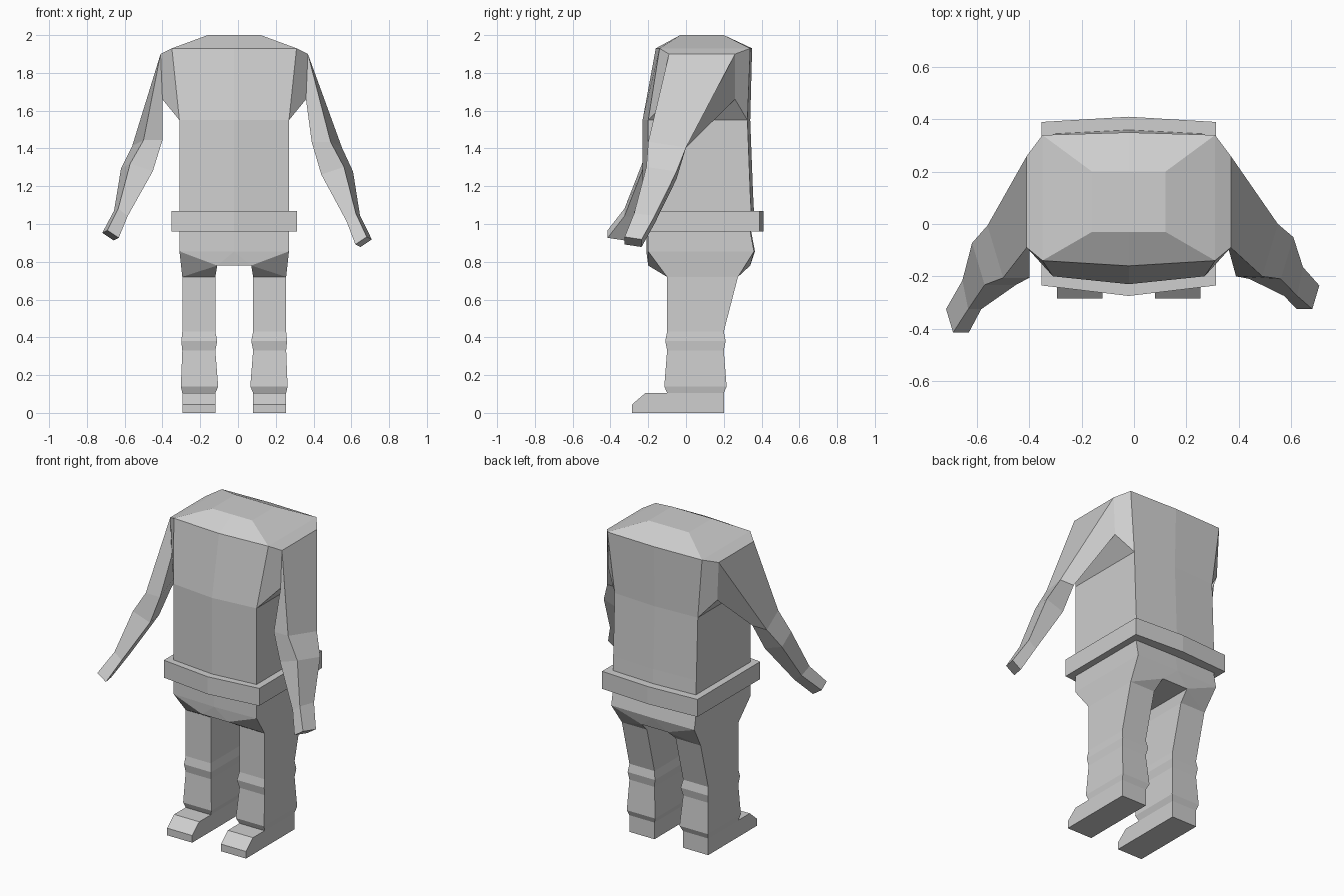
import bpy
import bmesh
from mathutils import Vector

cube = bpy.data.objects.get("Cube")
if cube:
    bpy.data.objects.remove(cube, do_unlink=True)

# Shared levels and sizes; the body is modelled around its own mirror plane
BODY_CENTRE = Vector((-0.02, 0, 0))
HIP_WIDTH = 0.29
CROTCH_LEVEL = 0.78
HIP_LEVEL = 0.855
WAIST_LEVEL = 0.96
BELT_TOP = 1.07
ARMPIT_LEVEL = 1.55
LEG_TOP = 0.72
ANKLE = 0.105
FRONT = -0.2
BACK = 0.34

grey = bpy.data.materials.new("plain grey")
grey.use_nodes = True
shade = (0.62, 0.62, 0.62, 1)
grey.diffuse_color = shade
grey.node_tree.nodes["Principled BSDF"].inputs["Base Color"].default_value = shade


def finish(name, bm):
    """Turn the bmesh into a flat-shaded grey object."""
    bmesh.ops.recalc_face_normals(bm, faces=bm.faces)
    mesh = bpy.data.meshes.new(name)
    bm.to_mesh(mesh)
    bm.free()
    mesh.materials.append(grey)
    part = bpy.data.objects.new(name, mesh)
    part.location = BODY_CENTRE
    bpy.context.collection.objects.link(part)


def loft(name, rings):
    """Skin a stack of equal rings and cap both ends."""
    bm = bmesh.new()
    loops = [[bm.verts.new(point) for point in ring] for ring in rings]
    for lower, upper in zip(loops, loops[1:]):
        for i in range(len(lower)):
            bm.faces.new((lower[i - 1], lower[i], upper[i], upper[i - 1]))
    bm.faces.new(loops[0])
    bm.faces.new(loops[-1])
    finish(name, bm)


def hull(name, points):
    """Wrap the points in a closed convex block."""
    bm = bmesh.new()
    for point in points:
        bm.verts.new(point)
    bmesh.ops.convex_hull(bm, input=bm.verts)
    finish(name, bm)


def body_ring(level, width=HIP_WIDTH, front=FRONT, back=BACK, ridge=0.03):
    """Six-sided section with a shallow ridge along the front and back."""
    return [(-width, front, level), (0, front - ridge, level),
            (width, front, level), (width, back, level),
            (0, back + ridge / 2, level), (-width, back, level)]


def box_ring(level, inner, outer, front, back):
    """Rectangular section."""
    return [(inner, front, level), (outer, front, level),
            (outer, back, level), (inner, back, level)]


def leg_ring(level, flare=0, back=0.2):
    """Section of the left leg, swollen by the flare."""
    return box_ring(level, 0.1 - flare, 0.275 + flare / 2,
                    -0.1 - flare, back + flare)


def arm_ring(centre, across_x, across_z, depth, twist):
    """Skewed section: front outer, back outer, back inner, front inner."""
    across = Vector((across_x, 0, across_z))
    deep = Vector((twist * depth, depth, -twist * depth / 2))
    middle = Vector(centre)
    return [middle + across - deep, middle + across + deep,
            middle - across + deep, middle - across - deep]


def on_side(rings, sign):
    """Mirror left-hand rings when the sign is negative."""
    return [[(sign * x, y, z) for x, y, z in ring] for ring in rings]


# Torso with sloped shoulders
armpit = body_ring(ARMPIT_LEVEL, back=0.325)
shoulder = body_ring(1.93, width=0.33, front=-0.14, ridge=0.02)
crown = body_ring(2, width=0.14, front=-0.03, back=FRONT * -1, ridge=0)
loft("torso", [body_ring(WAIST_LEVEL, back=0.35),
               body_ring(1.16), armpit, shoulder, crown])

# Belt
loft("belt", [body_ring(level, width=0.333, front=-0.235, back=0.39, ridge=0.04)
              for level in (WAIST_LEVEL, BELT_TOP)])

# Pelvis block between waist and crotch
crotch = box_ring(CROTCH_LEVEL, -0.09, 0.09, FRONT, BACK)
hull("pelvis", body_ring(WAIST_LEVEL, ridge=0.01)
     + body_ring(HIP_LEVEL, back=0.36, ridge=0.01) + crotch)

# Left leg from hip to ankle, with a knee ridge and a trouser cuff
leg = [leg_ring(LEG_TOP, back=0.275), leg_ring(0.43),
       leg_ring(0.38, flare=0.01), leg_ring(0.33),
       leg_ring(0.14, flare=0.015), leg_ring(ANKLE)]

# Left foot, a wedge-toed side profile swept across the leg width
sole = [(-0.285, 0), (-0.285, 0.045), (-0.215, ANKLE), (0.2, ANKLE), (0.2, 0)]
foot = [[(x, y, z) for y, z in sole] for x in (0.1, 0.275)]

# Left thigh wedge, from the hip edge down to the leg top
hip_edge = box_ring(HIP_LEVEL, 0.1, HIP_WIDTH, FRONT, 0.36)
thigh = [leg[0], crotch[1:3], hip_edge]

# Left arm, growing out of the torso side
socket = [shoulder[2], shoulder[3], armpit[3], armpit[2]]
arm = [arm_ring((0.385, 0.085, 1.78), 0.005, 0.12, 0.175, twist=0),
       arm_ring((0.49, -0.1, 1.42), 0.05, 0, 0.1, twist=0.3),
       arm_ring((0.545, -0.13, 1.27), 0.06, 0.02, 0.08, twist=0.3),
       arm_ring((0.63, -0.22, 1.03), 0.025, 0.02, 0.055, twist=0.2),
       arm_ring((0.685, -0.28, 0.905), 0.03, 0.02, 0.045, twist=0.3)]

# The right arm swings further forward towards the hand
swung_arm = [arm[0]]
for step, ring in enumerate(arm[1:], start=1):
    reach = step / (len(arm) - 1)
    swing = Vector((-0.03, -0.09 * reach ** 2, 0.035 * reach))
    swung_arm.append([point + swing for point in ring])

# Place the limbs on both sides
for side, sign, limb in (("left", 1, arm), ("right", -1, swung_arm)):
    loft(side + "_arm", on_side([socket] + limb, sign))
    loft(side + "_leg", on_side(leg, sign))
    loft(side + "_foot", on_side(foot, sign))
    hull(side + "_thigh", sum(on_side(thigh, sign), []))
